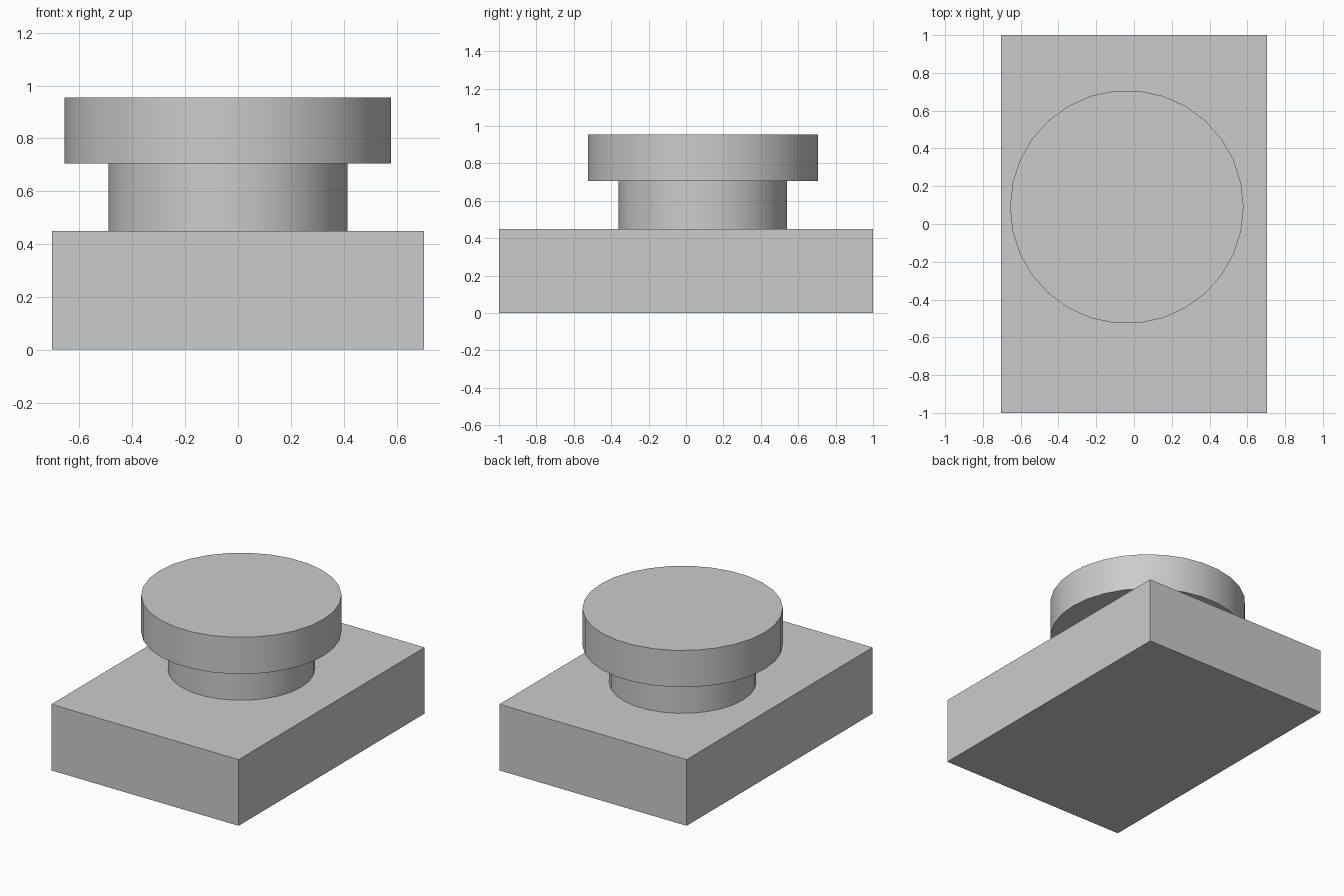
import bpy
import math

cube = bpy.data.objects.get("Cube")
if cube:
    bpy.data.objects.remove(cube, do_unlink=True)

grey = bpy.data.materials.new("plain grey")
grey.use_nodes = True
colour = (0.6, 0.6, 0.6, 1)
grey.diffuse_color = colour
grey.node_tree.nodes["Principled BSDF"].inputs["Base Color"].default_value = colour

CENTRE = (-0.038, 0.09)


def disc(name, radius, bottom, top):
    """Upright smooth cylinder with sharp rims, sharing the knob axis."""
    bpy.ops.mesh.primitive_cylinder_add(
        vertices=30, radius=radius, depth=top - bottom,
        location=(*CENTRE, (bottom + top) / 2), rotation=(0, 0, math.pi / 2))
    obj = bpy.context.object
    obj.name = name
    obj.data.materials.append(grey)
    bpy.ops.object.shade_smooth_by_angle(angle=math.radians(30))


# Rectangular base block
bpy.ops.mesh.primitive_cube_add(size=1, location=(0, 0, 0.225))
base = bpy.context.object
base.name = "base_block"
base.scale = (1.41, 2, 0.45)
bpy.ops.object.transform_apply(location=False, rotation=False, scale=True)
base.data.materials.append(grey)

# Narrow stem and wide cap
disc("stem", 0.453, 0.45, 0.705)
disc("cap", 0.618, 0.705, 0.955)
